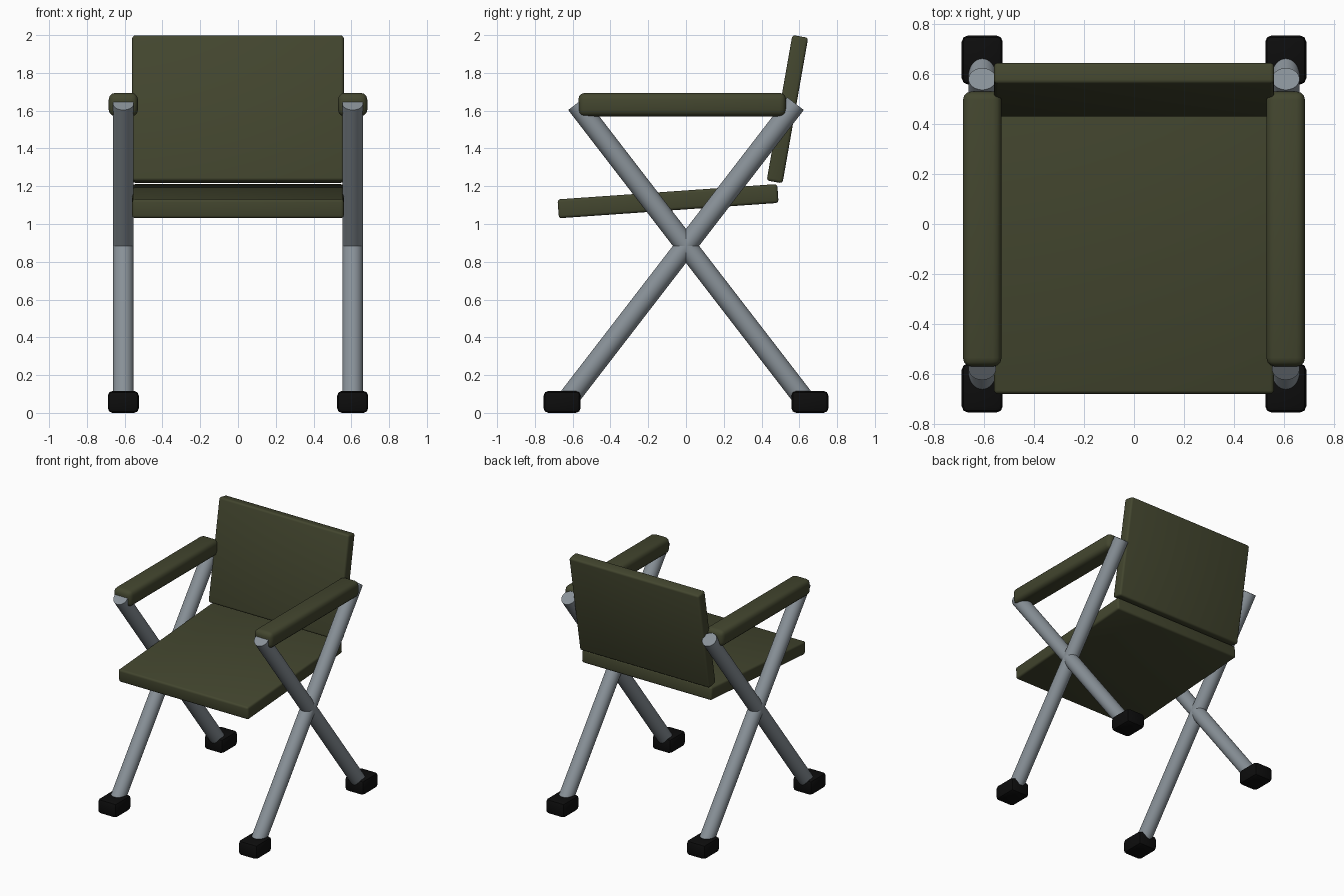
import bpy, math
from mathutils import Vector

cube = bpy.data.objects.get("Cube")
if cube:
    bpy.data.objects.remove(cube, do_unlink=True)


def material(name, rgb, metallic=0.0):
    m = bpy.data.materials.new(name)
    m.use_nodes = True
    m.diffuse_color = (*rgb, 1)
    node = m.node_tree.nodes["Principled BSDF"]
    node.inputs["Base Color"].default_value = (*rgb, 1)
    node.inputs["Roughness"].default_value = 0.7
    return m


olive = material("olive canvas", (0.056, 0.061, 0.028))
steel = material("grey steel", (0.25, 0.285, 0.315))
rubber = material("black rubber", (0.004, 0.004, 0.004))


def finish(obj, name, mat):
    obj.name = name
    obj.data.materials.append(mat)
    bpy.ops.object.shade_smooth_by_angle(angle=math.radians(35))


def rounded_box(name, centre, size, bevel, segments, mat, tilt=0):
    bpy.ops.mesh.primitive_cube_add(size=1, location=centre)
    obj = bpy.context.object
    obj.scale = size
    bpy.ops.object.transform_apply(location=False, rotation=False, scale=True)
    obj.rotation_euler.x = math.radians(tilt)
    mod = obj.modifiers.new("rounded edges", 'BEVEL')
    mod.width = bevel
    mod.segments = segments
    bpy.ops.object.modifier_apply(modifier=mod.name)
    finish(obj, name, mat)


def tube(name, start, end, radius, mat):
    a, b = Vector(start), Vector(end)
    bpy.ops.mesh.primitive_cylinder_add(vertices=32, radius=radius,
                                        depth=(b - a).length, location=(a + b) / 2)
    obj = bpy.context.object
    obj.rotation_euler = (b - a).to_track_quat('Z', 'Y').to_euler()
    finish(obj, name, mat)


# Canvas seat and backrest
rounded_box("seat", (0, -0.095, 1.121), (1.12, 1.166, 0.1), 0.015, 3, olive, tilt=4)
rounded_box("backrest", (0, 0.537, 1.608), (1.12, 0.085, 0.782), 0.015, 3, olive, tilt=-10)

# Crossed legs, feet and armrest on each side
for side, sx in (("left", 1), ("right", -1)):
    x = 0.607 * sx
    rounded_box(side + "_armrest", (x, -0.02, 1.632), (0.155, 1.1, 0.124), 0.035, 3, olive)
    for end, sy in (("front", -1), ("back", 1)):
        tube(f"{side}_{end}_leg", (x, 0.635 * sy, 0.06), (x, -0.58 * sy, 1.637), 0.055, steel)
        rounded_box(f"{side}_{end}_foot", (x, 0.656 * sy, 0.06), (0.164, 0.196, 0.116),
                    0.025, 2, rubber)
        bpy.context.object.location.z = 0.058
